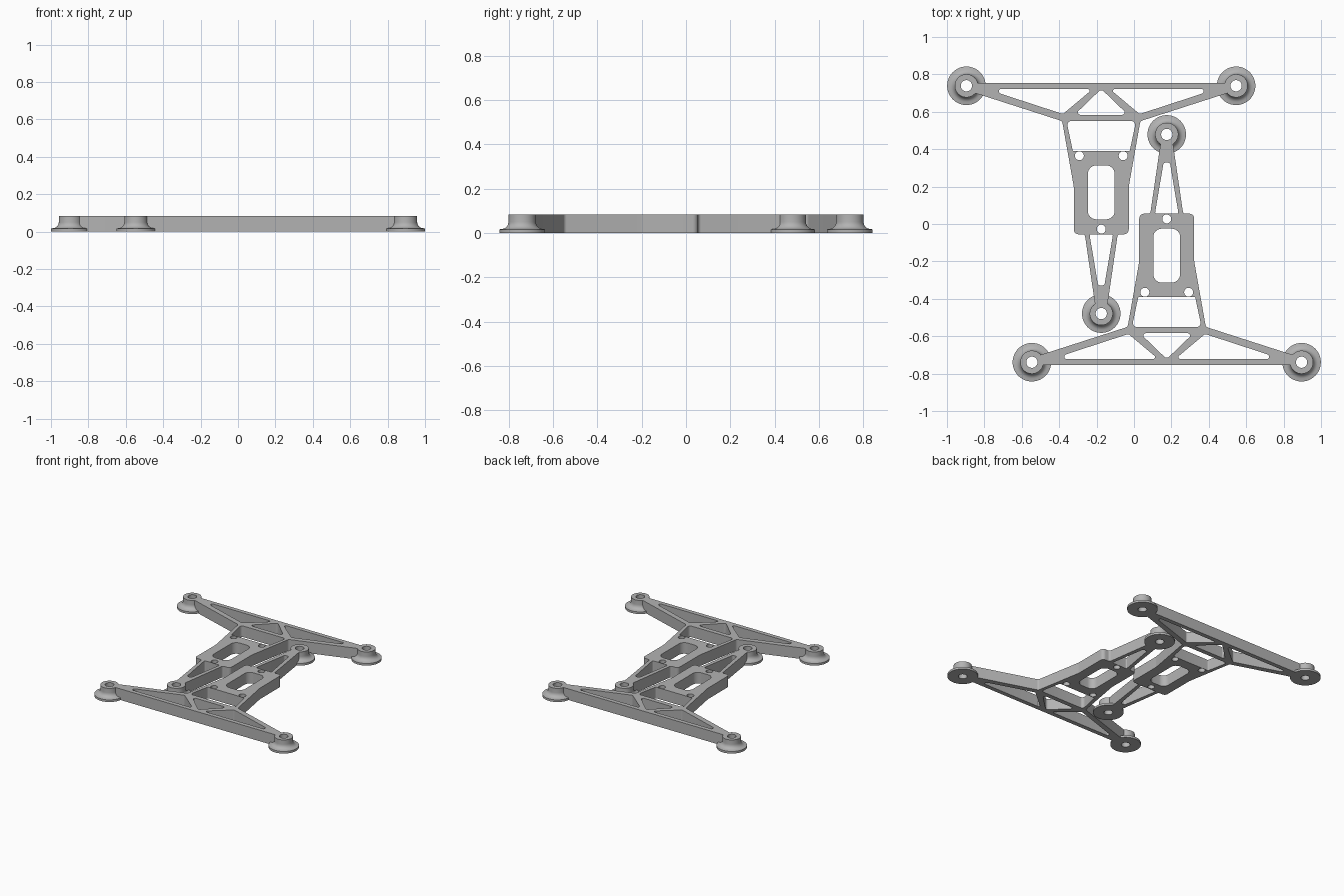
import bpy, bmesh, math
from mathutils import Vector

if "Cube" in bpy.data.objects:
    bpy.data.objects.remove(bpy.data.objects["Cube"])

H = 0.083      # overall thickness
CX = 0.175     # sideways offset of each frame

grey = bpy.data.materials.new("grey plastic")
grey.diffuse_color = (0.45, 0.45, 0.45, 1)
grey.use_nodes = True
grey.node_tree.nodes["Principled BSDF"].inputs["Base Color"].default_value = grey.diffuse_color


def rounded(pts):
    """Round the corners of a polygon given as (x, y, radius)."""
    out, n = [], len(pts)
    for i, (x, y, r) in enumerate(pts):
        p = Vector((x, y))
        if r == 0:
            out.append(p)
            continue
        a = (Vector(pts[i - 1][:2]) - p)
        b = (Vector(pts[(i + 1) % n][:2]) - p)
        half = a.angle(b) / 2
        d = min(r / math.tan(half), a.length * 0.45, b.length * 0.45)
        p0, p1 = p + a.normalized() * d, p + b.normalized() * d
        rr = d * math.tan(half)
        c = p + (a.normalized() + b.normalized()).normalized() * (rr / math.sin(half))
        for k in range(7):
            v = p0.lerp(p1, k / 6) - c
            out.append(c + v.normalized() * rr)
    return out


def circle(x, y, r, n=24):
    return [Vector((x + r * math.cos(2 * math.pi * k / n),
                    y + r * math.sin(2 * math.pi * k / n))) for k in range(n)]


def mirror(half):
    """Close a half outline across the centre line."""
    return half + [(-x, y, r) for x, y, r in reversed(half)]


def finish(obj, angle):
    obj.data.materials.clear()
    obj.data.materials.append(grey)
    bpy.ops.object.select_all(action='DESELECT')
    obj.select_set(True)
    bpy.context.view_layer.objects.active = obj
    bpy.ops.object.shade_smooth_by_angle(angle=math.radians(angle))


def frame_plate():
    # outer silhouette
    loops = [rounded(mirror([
        (0.675, -0.754, 0), (0.675, -0.700, 0), (0.209, -0.550, 0.02),
        (0.147, -0.200, 0.05), (0.147, 0.055, 0.025), (0.088, 0.055, 0.015),
        (0.034, 0.425, 0)]))]
    # nose window, centre slot, wide window
    loops.append(rounded(mirror([(0.063, 0.055, 0.008), (0.017, 0.328, 0.014)])))
    loops.append(rounded(mirror([(0.072, -0.313, 0.045), (0.072, -0.025, 0.045)])))
    loops.append(rounded(mirror([(0.186, -0.550, 0.02), (0.152, -0.390, 0.006)])))
    # truss windows
    loops.append(rounded([(-0.143, -0.584, 0.012), (0.143, -0.584, 0.012), (0, -0.722, 0.018)]))
    for s in (-1, 1):
        loops.append(rounded([(s * 0.548, -0.722, 0.01), (s * 0.545, -0.699, 0.01),
                              (s * 0.205, -0.588, 0.014), (s * 0.045, -0.722, 0.01)]))
        loops.append(circle(s * 0.117, -0.365, 0.024))
    loops.append(circle(0, 0.027, 0.024))

    cu = bpy.data.curves.new("frame_plate", 'CURVE')
    cu.dimensions = '2D'
    cu.fill_mode = 'BOTH'
    cu.extrude = H / 2
    for loop in loops:
        sp = cu.splines.new('POLY')
        sp.points.add(len(loop) - 1)
        for q, v in zip(sp.points, loop):
            q.co = (v.x, v.y, 0, 1)
        sp.use_cyclic_u = True
    obj = bpy.data.objects.new("frame_plate", cu)
    bpy.context.collection.objects.link(obj)
    bpy.ops.object.select_all(action='DESELECT')
    obj.select_set(True)
    bpy.context.view_layer.objects.active = obj
    bpy.ops.object.convert(target='MESH')
    obj = bpy.context.view_layer.objects.active
    bm = bmesh.new()
    bm.from_mesh(obj.data)
    bmesh.ops.remove_doubles(bm, verts=bm.verts, dist=1e-5)
    bmesh.ops.translate(bm, verts=bm.verts, vec=(0, 0, H / 2))
    bmesh.ops.recalc_face_normals(bm, faces=bm.faces)
    bm.to_mesh(obj.data)
    bm.free()
    finish(obj, 30)
    return obj


def foot_hub():
    # lathed flange, fillet and boss with a through hole
    prof = [(0.030, 0), (0.103, 0), (0.103, 0.016)]
    prof += [(0.094 - 0.032 * math.sin(t), 0.050 - 0.032 * math.cos(t))
             for t in (k * math.pi / 12 for k in range(7))]
    prof += [(0.062, H), (0.030, H)]
    n = 48
    bm = bmesh.new()
    rings = [[bm.verts.new((r * math.cos(2 * math.pi * k / n),
                            r * math.sin(2 * math.pi * k / n), z)) for k in range(n)]
             for r, z in prof]
    for i, ring in enumerate(rings):
        nxt = rings[(i + 1) % len(rings)]
        for k in range(n):
            j = (k + 1) % n
            bm.faces.new((ring[k], ring[j], nxt[j], nxt[k]))
    bmesh.ops.recalc_face_normals(bm, faces=bm.faces)
    me = bpy.data.meshes.new("foot_hub")
    bm.to_mesh(me)
    bm.free()
    obj = bpy.data.objects.new("foot_hub", me)
    bpy.context.collection.objects.link(obj)
    finish(obj, 30)
    return obj


def place(src, name, x, y, turn):
    s = -1 if turn else 1
    obj = bpy.data.objects.new(name, src.data)
    obj.location = (s * x, s * y, 0)
    obj.rotation_euler.z = math.pi if turn else 0
    bpy.context.collection.objects.link(obj)


# two identical frames, one turned half way round
plate, hub = frame_plate(), foot_hub()
for turn, side in ((False, "front"), (True, "back")):
    place(plate, side + "_frame", CX, 0, turn)
    place(hub, side + "_left_foot", CX - 0.721, -0.739, turn)
    place(hub, side + "_right_foot", CX + 0.721, -0.739, turn)
    place(hub, side + "_nose_foot", CX, 0.479, turn)
for src in (plate, hub):
    bpy.data.objects.remove(src)
